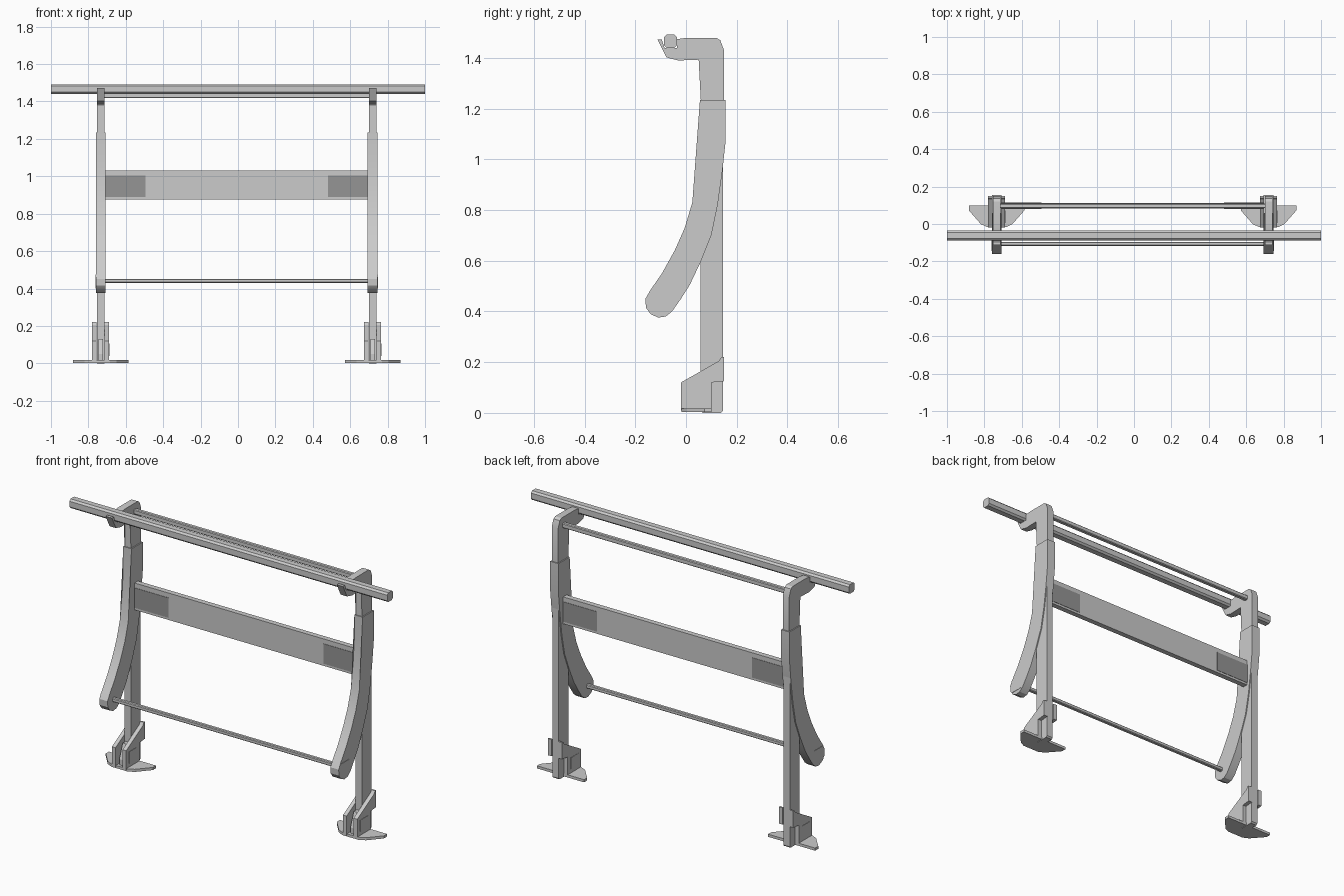
import bpy, bmesh, math

if "Cube" in bpy.data.objects:
    bpy.data.objects.remove(bpy.data.objects["Cube"])

MID = -0.0075          # the frame sits slightly off the top bar's centre
HALF = 0.727           # distance from the middle to each leg


def finish(bm, name, smooth=False):
    bmesh.ops.recalc_face_normals(bm, faces=bm.faces)
    me = bpy.data.meshes.new(name)
    bm.to_mesh(me)
    bm.free()
    ob = bpy.data.objects.new(name, me)
    bpy.context.collection.objects.link(ob)
    if smooth:
        bpy.ops.object.select_all(action='DESELECT')
        ob.select_set(True)
        bpy.context.view_layer.objects.active = ob
        bpy.ops.object.shade_smooth_by_angle(angle=math.radians(30))
    return ob


def prism(name, pts, lo, hi, axis='x', smooth=False):
    """Extrude a closed outline along x (points are y,z) or z (points are x,y)."""
    bm = bmesh.new()
    place = (lambda a, b, t: (t, a, b)) if axis == 'x' else (lambda a, b, t: (a, b, t))
    ends = [[bm.verts.new(place(a, b, t)) for a, b in pts] for t in (lo, hi)]
    caps = [bm.faces.new(e) for e in ends]
    n = len(pts)
    for i in range(n):
        j = (i + 1) % n
        bm.faces.new((ends[0][i], ends[0][j], ends[1][j], ends[1][i]))
    bmesh.ops.triangulate(bm, faces=caps)
    return finish(bm, name, smooth)


def box(name, x, y, z, chamfer=0):
    c = chamfer
    (y0, y1), (z0, z1) = y, z
    if c:
        pts = [(y0 + c, z0), (y1 - c, z0), (y1, z0 + c), (y1, z1 - c),
               (y1 - c, z1), (y0 + c, z1), (y0, z1 - c), (y0, z0 + c)]
    else:
        pts = [(y0, z0), (y1, z0), (y1, z1), (y0, z1)]
    return prism(name, pts, *x)


# Side outlines (y, z)
HEAD = [(0.06, 1.2), (0.06, 1.38), (0.05, 1.393), (-0.03, 1.39), (-0.077, 1.402),
        (-0.112, 1.472), (-0.095, 1.472), (-0.085, 1.44), (-0.035, 1.44),
        (-0.035, 1.474), (0.0, 1.479), (0.12, 1.479), (0.135, 1.47), (0.15, 1.43), (0.15, 1.2)]
ARM = [(0.055, 1.235), (0.055, 1.1), (0.045, 0.97), (0.025, 0.83), (-0.005, 0.73),
       (-0.045, 0.64), (-0.095, 0.55), (-0.14, 0.485), (-0.16, 0.45), (-0.158, 0.415),
       (-0.14, 0.39), (-0.11, 0.376), (-0.08, 0.38), (-0.055, 0.4), (-0.02, 0.45),
       (0.015, 0.505), (0.06, 0.6), (0.1, 0.7), (0.125, 0.82), (0.143, 0.95),
       (0.156, 1.07), (0.156, 1.235)]
PLATE = [(-0.02, 0.01), (-0.02, 0.12), (0.13, 0.205), (0.14, 0.22), (0.15, 0.22),
         (0.15, 0.125), (0.1, 0.12), (0.1, 0.01)]
WEB = [(0.0, 0.01), (0.0, 0.05), (0.03, 0.13), (0.07, 0.13), (0.07, 0.01)]

for side, s in (("left", -1), ("right", 1)):
    cx = MID + s * HALF
    # Post, curved arm and top hook
    box(f"{side}_post", (cx - 0.02, cx + 0.02), (0.057, 0.145), (0, 1.22), 0.008)
    prism(f"{side}_top_hook", HEAD, cx - 0.02, cx + 0.02, smooth=True)
    prism(f"{side}_curved_arm", ARM, cx - 0.026, cx + 0.026, smooth=True)
    # Square pads on the outer sides
    out = cx + s * 0.026
    box(f"{side}_arm_pad", sorted((out, out + s * 0.002)), (-0.145, -0.067), (0.4, 0.475))
    # Foot: two cheek plates, centre web and flat base
    for k, label in ((-1, "a"), (1, "b")):
        prism(f"{side}_foot_cheek_{label}", PLATE,
              *sorted((cx + k * 0.022, cx + k * 0.045)))
        e = cx + k * 0.045
        box(f"{side}_foot_pad_{label}", sorted((e, e + k * 0.002)), (0.005, 0.073), (0.04, 0.105))
    prism(f"{side}_foot_web", WEB, cx - 0.012, cx + 0.012)
    base = [(0.05, -0.017), (0.085, 0.0), (0.148, 0.072), (0.148, 0.1)]
    outline = [(cx + x, y) for x, y in base] + [(cx - x, y) for x, y in reversed(base)]
    prism(f"{side}_foot_base", outline, 0.003, 0.018, axis='z')

# Crosspieces between the legs
span = (MID - HALF + 0.015, MID + HALF - 0.015)
box("upper_crossbar", span, (0.085, 0.109), (1.418, 1.445), 0.004)
box("lower_crossbar", span, (-0.117, -0.095), (0.43, 0.452), 0.004)
box("middle_panel", span, (0.083, 0.113), (0.877, 1.03))

# Darker patches at both ends of the panel, front and back
dark = bpy.data.materials.new("patch_grey")
dark.diffuse_color = (0.3, 0.3, 0.3, 1)
dark.use_nodes = True
dark.node_tree.nodes["Principled BSDF"].inputs["Base Color"].default_value = dark.diffuse_color
for side, s in (("left", -1), ("right", 1)):
    for face, y in (("front", (0.081, 0.083)), ("back", (0.113, 0.115))):
        xs = sorted((MID + s * 0.488, MID + s * 0.702))
        box(f"{side}_{face}_patch", xs, y, (0.89, 1.003)).data.materials.append(dark)

# Long top bar resting in the hooks
box("top_bar", (-1, 1), (-0.087, -0.035), (1.44, 1.492), 0.01)
